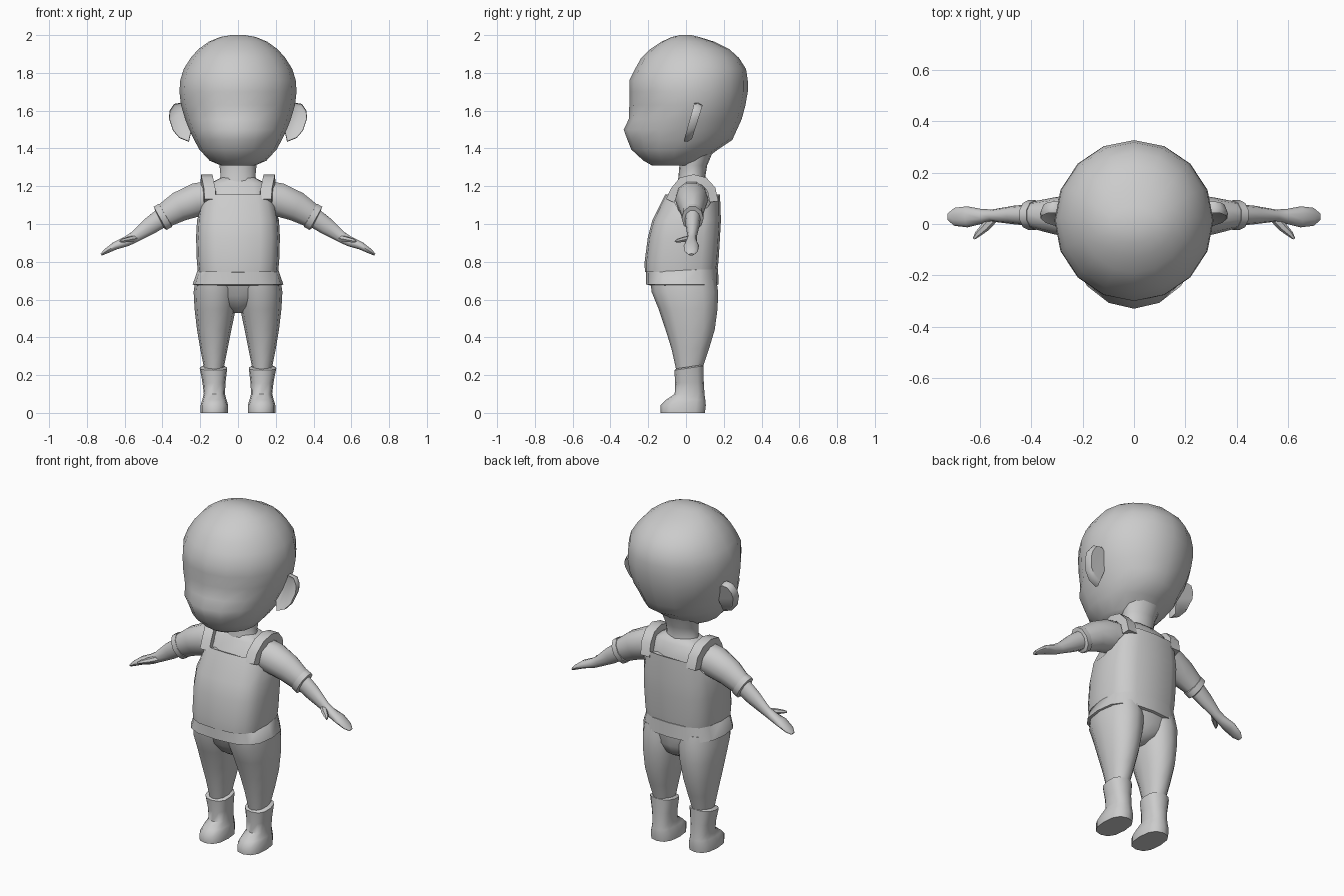
import bpy, bmesh, math
from mathutils import Vector

grey = bpy.data.materials.new("plain_grey")
grey.diffuse_color = (0.6, 0.6, 0.6, 1)


def loft(name, rings, angle=50):
    """Skin a list of equal-length point rings and cap both ends."""
    bm = bmesh.new()
    vs = [[bm.verts.new(p) for p in r] for r in rings]
    n = len(vs[0])
    for a, b in zip(vs, vs[1:]):
        for i in range(n):
            j = (i + 1) % n
            bm.faces.new((a[i], a[j], b[j], b[i]))
    bm.faces.new(vs[0][::-1])
    bm.faces.new(vs[-1])
    bmesh.ops.recalc_face_normals(bm, faces=bm.faces)
    me = bpy.data.meshes.new(name)
    bm.to_mesh(me)
    bm.free()
    me.materials.append(grey)
    ob = bpy.data.objects.new(name, me)
    bpy.context.collection.objects.link(ob)
    bpy.ops.object.select_all(action='DESELECT')
    ob.select_set(True)
    bpy.context.view_layer.objects.active = ob
    bpy.ops.object.shade_smooth_by_angle(angle=math.radians(angle))
    return ob


def ring(z, w, front, back, cx=0, p=1.0, tilt=0, n=16):
    """Horizontal oval ring; p below 1 makes it boxier."""
    pts, mid, half = [], (front + back) / 2, (back - front) / 2
    for i in range(n):
        a = 2 * math.pi * i / n
        s, c = math.sin(a), -math.cos(a)
        y = mid + half * math.copysign(abs(c) ** p, c)
        x = cx + w * math.copysign(abs(s) ** p, s)
        pts.append(Vector((x, y, z + tilt * y)))
    return pts


def tube(name, path, n=10):
    """Sweep an oval along (x, y, z, horizontal radius, other radius)."""
    cs = [Vector(q[:3]) for q in path]
    rings = []
    for k, q in enumerate(path):
        t = (cs[min(k + 1, len(cs) - 1)] - cs[max(k - 1, 0)]).normalized()
        side = Vector((0, 0, 1)).cross(t).normalized()
        up = t.cross(side)
        rings.append([cs[k] + side * q[3] * math.cos(2 * math.pi * i / n)
                      + up * q[4] * math.sin(2 * math.pi * i / n) for i in range(n)])
    return loft(name, rings)


# Head and neck
loft("head", [ring(*r) for r in [
    (1.31, 0.09, -0.18, 0.06), (1.335, 0.15, -0.225, 0.09), (1.395, 0.205, -0.29, 0.17),
    (1.445, 0.232, -0.31, 0.245), (1.50, 0.258, -0.33, 0.27), (1.555, 0.28, -0.303, 0.295),
    (1.63, 0.302, -0.30, 0.315), (1.70, 0.31, -0.30, 0.327), (1.76, 0.306, -0.30, 0.327),
    (1.82, 0.288, -0.27, 0.318), (1.88, 0.25, -0.237, 0.28), (1.925, 0.21, -0.19, 0.23),
    (1.965, 0.155, -0.13, 0.15), (1.99, 0.095, -0.075, 0.07), (2.0, 0.035, -0.03, 0.03)]], 70)
loft("neck", [ring(1.18, 0.13, -0.05, 0.12), ring(1.25, 0.092, -0.04, 0.102),
              ring(1.31, 0.098, -0.035, 0.112), ring(1.40, 0.12, -0.04, 0.15)])

# Undershirt, seen between the straps
loft("undershirt", [ring(*r, p=0.65) for r in [
    (0.95, 0.19, -0.16, 0.16), (1.08, 0.18, -0.13, 0.165), (1.16, 0.165, -0.085, 0.15),
    (1.215, 0.15, -0.05, 0.125), (1.245, 0.09, -0.03, 0.10)]])

# Vest: the top edge is high on chest and back and dips under the arms
top = ring(1.155, 0.185, -0.11, 0.18, p=0.6)
for i, v in enumerate(top):
    v.z = {0: 1.155, 1: 1.155, 2: 1.155, 3: 1.09, 4: 1.04}[min(i % 8, 8 - i % 8)]
    if v.z < 1.1:
        v.x *= 1.10
vest = [ring(*r, p=0.65) for r in [
    (0.745, 0.212, -0.218, 0.165), (0.80, 0.218, -0.219, 0.172), (0.93, 0.222, -0.202, 0.18),
    (1.02, 0.217, -0.178, 0.185)]]
loft("vest", vest + [top])

# Flared hem
loft("vest_hem", [ring(0.675, 0.225, -0.19, 0.155, p=0.7),
                  ring(0.68, 0.24, -0.212, 0.172, p=0.7),
                  ring(0.755, 0.215, -0.212, 0.17, p=0.7, tilt=0.05),
                  ring(0.765, 0.19, -0.19, 0.15, p=0.7, tilt=0.05)])

# Pelvis joining the legs
loft("pelvis", [ring(0.53, 0.04, -0.06, 0.08), ring(0.56, 0.10, -0.11, 0.13),
                ring(0.62, 0.21, -0.155, 0.155, p=0.8),
                ring(0.71, 0.222, -0.185, 0.16, p=0.8)])

for s, side in ((-1, "left"), (1, "right")):
    # Shoulder strap: flat ribbon with a rectangular section
    strap = []
    for x, y, z, ny, nz in [(0.147, -0.10, 1.13, -0.9, 0.4), (0.15, -0.075, 1.185, -0.85, 0.5),
                            (0.162, -0.03, 1.24, -0.5, 0.85), (0.165, 0.04, 1.257, 0, 1),
                            (0.162, 0.105, 1.24, 0.5, 0.85), (0.155, 0.15, 1.19, 0.9, 0.4),
                            (0.15, 0.165, 1.12, 1, 0.1)]:
        strap.append([Vector((s * (x + dx), y + d * ny, z + d * nz))
                      for dx, d in ((-0.034, -0.04), (0.034, -0.04), (0.03, 0.006), (-0.03, 0.006))])
    loft(side + "_strap", strap, 40)

    # Ear: cupped plate leaning back toward the top
    outline = [(0.27, 1.62), (0.30, 1.642), (0.338, 1.636), (0.362, 1.60), (0.366, 1.56),
               (0.345, 1.495), (0.31, 1.455), (0.26, 1.435), (0.24, 1.52)]
    ear = []
    for k, dy in ((0.8, -0.012), (0.97, -0.02), (1.0, 0.0), (0.85, 0.024)):
        ear.append([Vector((s * (0.30 + (x - 0.30) * k), 0.012 + (z - 1.45) * 0.27 + dy,
                            1.545 + (z - 1.545) * k)) for x, z in outline])
    loft(side + "_ear", ear)

    # Sleeve, cuff, forearm with mitten hand, thumb
    tube(side + "_sleeve", [(s * x, *q) for x, *q in [
        (0.14, 0.03, 1.14, 0.085, 0.095), (0.22, 0.03, 1.128, 0.088, 0.093),
        (0.31, 0.032, 1.092, 0.072, 0.083), (0.40, 0.035, 1.038, 0.052, 0.066)]])
    tube(side + "_cuff", [(s * x, *q) for x, *q in [
        (0.381, 0.035, 1.048, 0.048, 0.062), (0.384, 0.035, 1.046, 0.058, 0.074),
        (0.412, 0.035, 1.03, 0.058, 0.074), (0.416, 0.035, 1.028, 0.046, 0.06)]])
    tube(side + "_forearm_and_hand", [(s * x, *q) for x, *q in [
        (0.39, 0.035, 1.042, 0.044, 0.055), (0.47, 0.035, 0.987, 0.036, 0.048),
        (0.55, 0.033, 0.93, 0.024, 0.031), (0.59, 0.03, 0.908, 0.028, 0.028),
        (0.65, 0.028, 0.885, 0.041, 0.022), (0.70, 0.028, 0.855, 0.035, 0.014),
        (0.724, 0.028, 0.838, 0.015, 0.006)]])
    tube(side + "_thumb", [(s * x, *q) for x, *q in [
        (0.54, 0.03, 0.925, 0.018, 0.018), (0.58, -0.012, 0.918, 0.018, 0.015),
        (0.61, -0.04, 0.912, 0.012, 0.011), (0.624, -0.057, 0.908, 0.005, 0.005)]], 6)

    # Trouser leg, given as inner and outer x
    loft(side + "_trouser_leg", [
        ring(z, (x1 - x0) / 2, f, b, s * (x0 + x1) / 2, 0.9, n=12) for z, x0, x1, f, b in [
            (0.20, 0.08, 0.175, -0.045, 0.08), (0.25, 0.073, 0.182, -0.057, 0.092),
            (0.34, 0.055, 0.20, -0.077, 0.122), (0.44, 0.035, 0.217, -0.108, 0.152),
            (0.55, 0.012, 0.23, -0.145, 0.167), (0.64, 0.0, 0.235, -0.182, 0.17),
            (0.71, 0.0, 0.225, -0.19, 0.16)]])

    # Boot with a slanted shaft top
    loft(side + "_boot", [ring(z, w, f, b, s * x, 0.8, t, 12) for z, w, f, b, x, t in [
        (0.0, 0.073, -0.134, 0.10, 0.125, 0), (0.04, 0.073, -0.135, 0.105, 0.125, 0),
        (0.07, 0.064, -0.105, 0.102, 0.125, 0), (0.10, 0.056, -0.06, 0.098, 0.125, 0),
        (0.16, 0.061, -0.057, 0.094, 0.127, 0.05), (0.235, 0.073, -0.062, 0.093, 0.13, 0.15),
        (0.242, 0.062, -0.05, 0.08, 0.13, 0.15)]])
